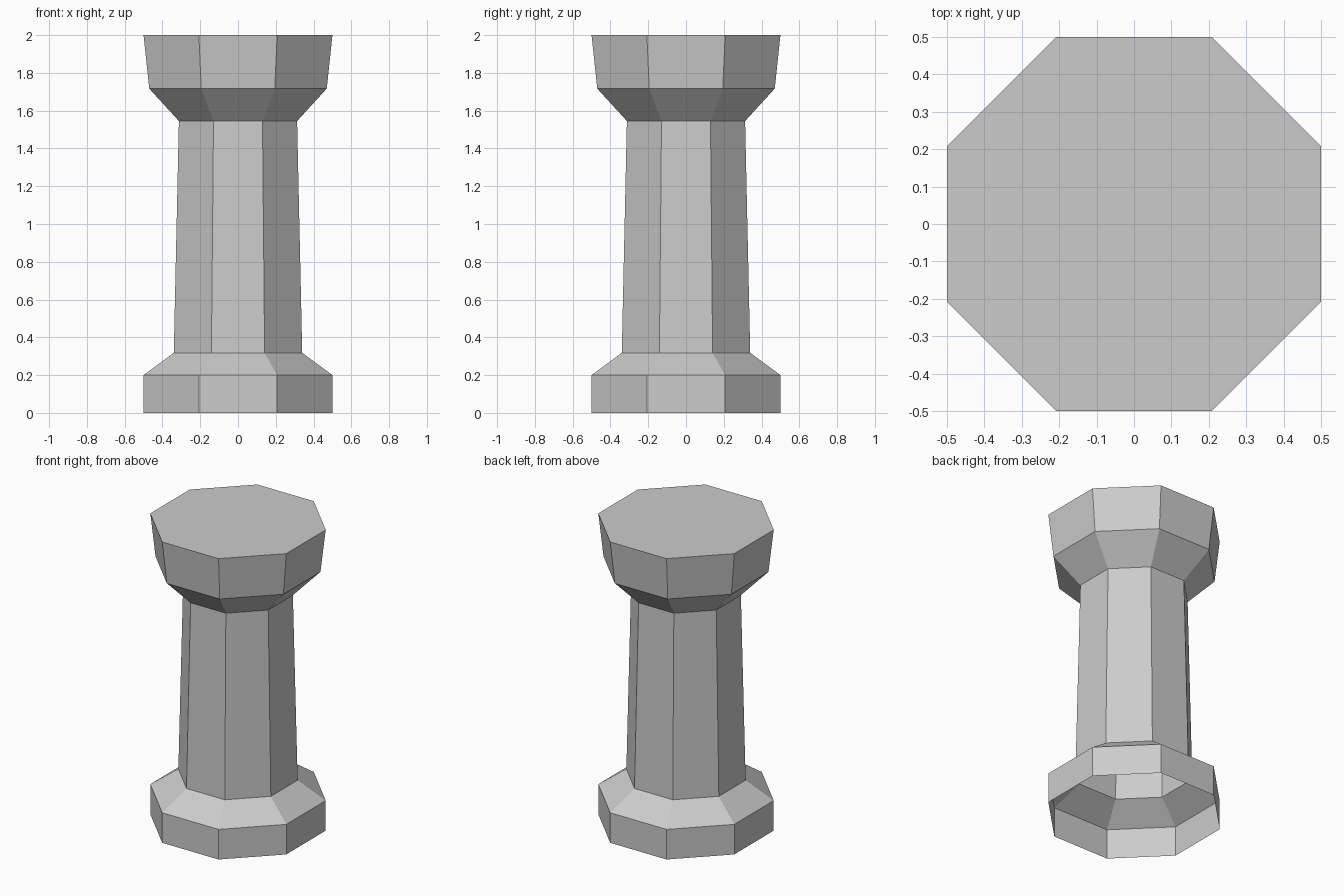
import bpy, bmesh, math

if "Cube" in bpy.data.objects:
    bpy.data.objects.remove(bpy.data.objects["Cube"])

# Single stone colour
stone = bpy.data.materials.new("grey stone")
stone.diffuse_color = (0.6, 0.6, 0.6, 1.0)
stone.use_nodes = True
stone.node_tree.nodes["Principled BSDF"].inputs["Base Color"].default_value = stone.diffuse_color

SIDES = 8

# Column profile: (height, distance from axis to flat side)
PROFILE = [
    (0.0, 0.50),     # plinth bottom, left open
    (0.20, 0.50),    # plinth top
    (0.318, 0.34),   # shaft bottom
    (1.545, 0.313),  # shaft top
    (1.717, 0.47),   # capital underside
    (2.0, 0.50),     # capital top
]


def ring(bm, z, flat):
    r = flat / math.cos(math.pi / SIDES)
    angles = [(i + 0.5) * 2 * math.pi / SIDES for i in range(SIDES)]
    return [bm.verts.new((r * math.cos(a), r * math.sin(a), z)) for a in angles]


# Octagonal hollow column with a capped top
bm = bmesh.new()
rings = [ring(bm, z, flat) for z, flat in PROFILE]
for low, high in zip(rings, rings[1:]):
    for i in range(SIDES):
        j = (i + 1) % SIDES
        bm.faces.new((low[i], low[j], high[j], high[i]))
bm.faces.new(rings[-1])

mesh = bpy.data.meshes.new("column")
bm.to_mesh(mesh)
bm.free()
mesh.materials.append(stone)
column = bpy.data.objects.new("column", mesh)
bpy.context.collection.objects.link(column)
